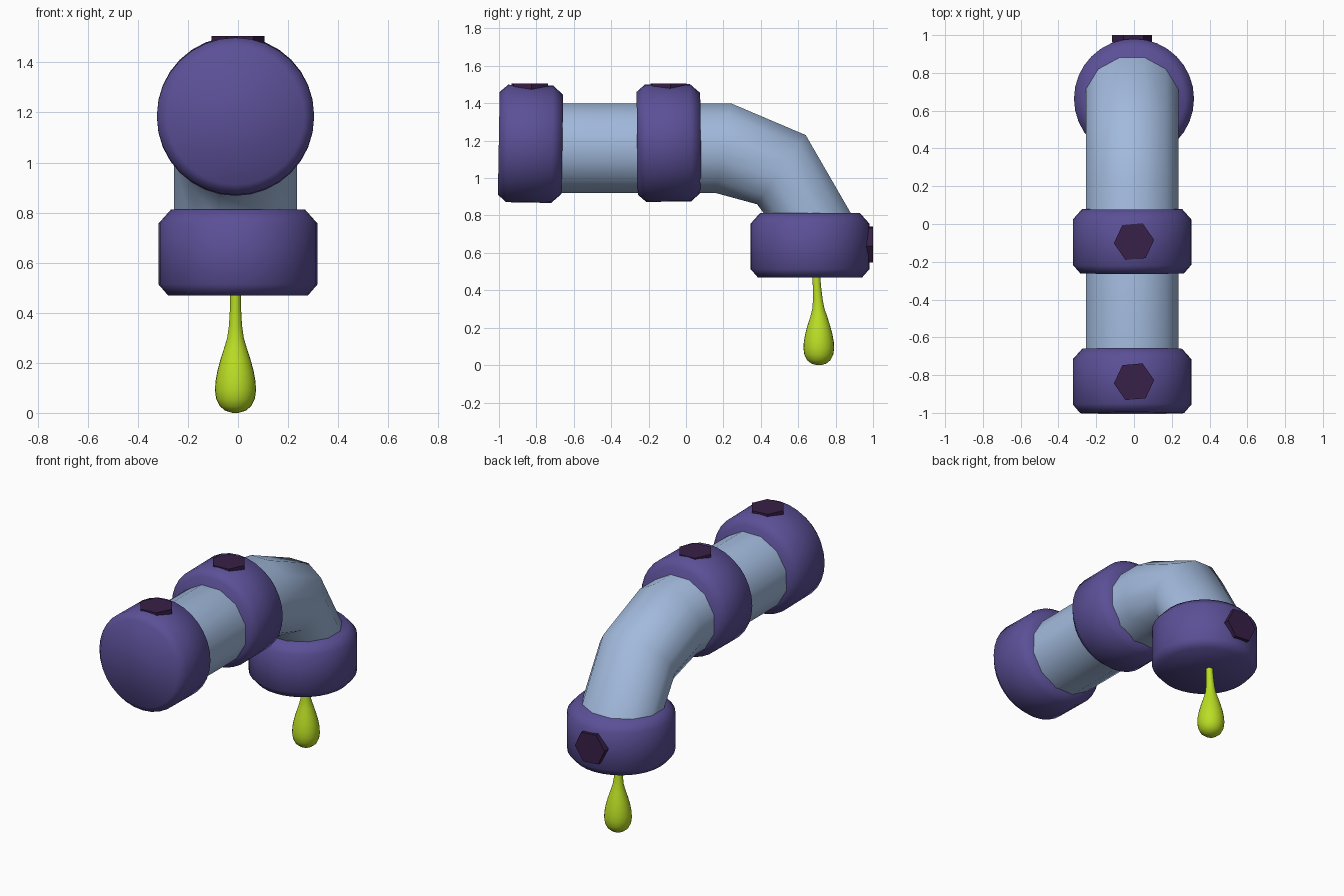
import bpy, bmesh
from math import pi, cos, sin, radians
from mathutils import Matrix, Vector

if "Cube" in bpy.data.objects:
    bpy.data.objects.remove(bpy.data.objects["Cube"])

CX = -0.01


def material(name, rgb):
    m = bpy.data.materials.new(name)
    m.diffuse_color = (*rgb, 1)
    m.use_nodes = True
    m.node_tree.nodes["Principled BSDF"].inputs["Base Color"].default_value = m.diffuse_color
    return m


PURPLE = material("collar_purple", (0.105, 0.08, 0.31))
BLUE = material("pipe_blue", (0.36, 0.49, 0.72))
DARK = material("bolt_dark", (0.04, 0.014, 0.065))
LIME = material("slime_lime", (0.49, 0.73, 0.018))


def loft(name, rings, mat, angle=40, matrix=None):
    """Skin a list of equal-length vertex rings and cap both ends."""
    bm = bmesh.new()
    loops = [[bm.verts.new(p) for p in ring] for ring in rings]
    n = len(loops[0])
    for a, b in zip(loops, loops[1:]):
        for i in range(n):
            j = (i + 1) % n
            bm.faces.new((a[i], a[j], b[j], b[i]))
    bm.faces.new(loops[0])
    bm.faces.new(loops[-1])
    bmesh.ops.recalc_face_normals(bm, faces=bm.faces)
    me = bpy.data.meshes.new(name)
    bm.to_mesh(me)
    bm.free()
    me.materials.append(mat)
    ob = bpy.data.objects.new(name, me)
    bpy.context.collection.objects.link(ob)
    if matrix:
        ob.matrix_world = matrix
    bpy.ops.object.select_all(action='DESELECT')
    ob.select_set(True)
    bpy.context.view_layer.objects.active = ob
    if angle:
        bpy.ops.object.shade_smooth_by_angle(angle=radians(angle))
    return ob


def turned(profile, n, phase=0.0):
    """Rings around local z from (radius, z, y offset) points."""
    return [[Vector((r * cos(phase + 2 * pi * i / n), dy + r * sin(phase + 2 * pi * i / n), z))
             for i in range(n)] for r, z, dy in profile]


# Bent pipe: each ring is given by its upper and lower (y, z) points
bend = [((-0.80, 1.40), (-0.80, 0.92)), ((0.24, 1.40), (0.16, 0.92)),
        ((0.64, 1.23), (0.38, 0.86)), ((0.90, 0.78), (0.44, 0.78))]
rings = []
for top, low in bend:
    t, l = Vector((CX, *top)), Vector((CX, *low))
    mid, half = (t + l) / 2, (t - l) / 2
    ring = []
    for i in range(12):
        a = radians(15 + 30 * i)
        ring.append(mid + (half * sin(a) + Vector((0.245 * cos(a), 0, 0))) / cos(radians(15)))
    rings.append(ring)
loft("bent_pipe", rings, BLUE, 50)

# Bevelled collars, local z along the pipe
collar = [(0.275, -0.17, 0), (0.314, -0.125, 0), (0.314, 0.115, 0), (0.265, 0.17, 0)]
along_y = Matrix.Rotation(-pi / 2, 4, 'X')
places = {
    "end_collar": Matrix.Translation((CX, -0.831, 1.183)) @ Matrix.Rotation(radians(-1), 4, 'X') @ along_y,
    "middle_collar": Matrix.Translation((CX, -0.091, 1.188)) @ Matrix.Rotation(radians(0.7), 4, 'X') @ along_y,
    "outlet_collar": Matrix.Translation((0, 0.663, 0.64)) @ Matrix.Scale(1.012, 4),
}
for name, mat in places.items():
    loft(name, turned(collar, 32), PURPLE, 60, mat)

# Hexagonal bolt heads
bolt = [(0.107, -0.04, 0), (0.107, 0.0, 0)]
for name, mat in {
    "end_bolt": Matrix.Translation((0, -0.835, 1.506)),
    "middle_bolt": Matrix.Translation((0, -0.093, 1.506)),
    "outlet_bolt": Matrix.Translation((CX, 1.0, 0.645)) @ along_y,
}.items():
    loft(name, turned(bolt, 6, radians(5)), DARK, 0, mat)

# Dripping drop
drop = [(0.012, 0.0, 0), (0.04, 0.008, 0), (0.063, 0.027, 0), (0.077, 0.055, 0),
        (0.082, 0.09, 0), (0.080, 0.125, 0), (0.073, 0.165, 0), (0.061, 0.21, 0),
        (0.045, 0.26, 0), (0.033, 0.30, -0.002), (0.026, 0.35, -0.005),
        (0.022, 0.42, -0.01), (0.021, 0.49, -0.014)]
loft("drip_drop", turned(drop, 24), LIME, 60, Matrix.Translation((CX, 0.71, 0)))
